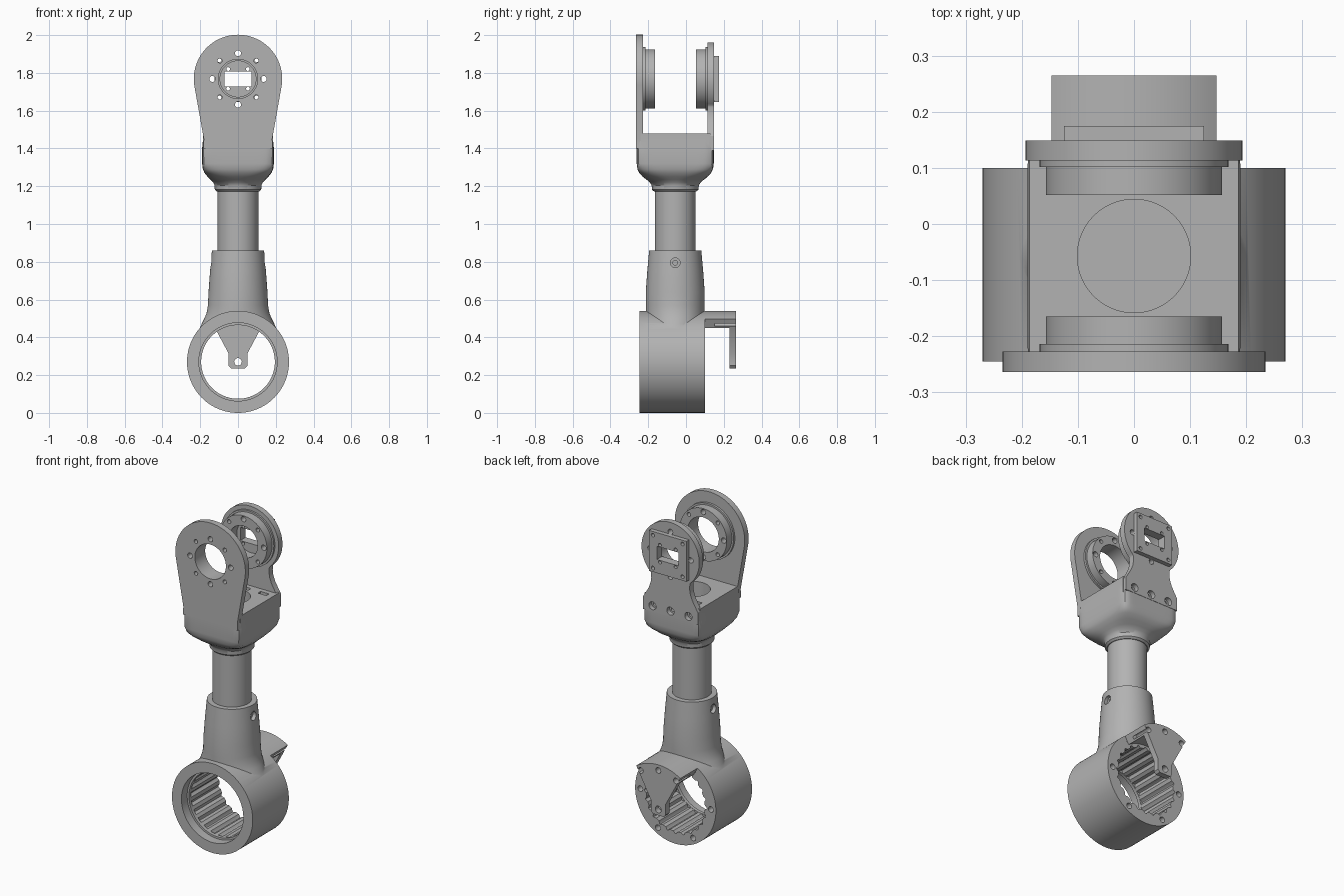
import bpy, bmesh
from math import sin, cos, pi, radians

if "Cube" in bpy.data.objects:
    bpy.data.objects.remove(bpy.data.objects["Cube"])

grey = bpy.data.materials.new("plain grey")
grey.use_nodes = True
COLOR = (0.45, 0.45, 0.45, 1)
grey.diffuse_color = COLOR
grey.node_tree.nodes["Principled BSDF"].inputs["Base Color"].default_value = COLOR

AXIS_Y = -0.057   # arm axis
HUB = 1.768       # upper joint height
RING = 0.27       # lower joint height


def make(name, rings):
    """Skin a stack of equal point rings and cap both ends."""
    bm = bmesh.new()
    rows = [[bm.verts.new(p) for p in ring] for ring in rings]
    n = len(rows[0])
    for a, b in zip(rows, rows[1:]):
        for i in range(n):
            j = (i + 1) % n
            bm.faces.new((a[i], a[j], b[j], b[i]))
    bm.faces.new(rows[0])
    bm.faces.new(rows[-1])
    bmesh.ops.recalc_face_normals(bm, faces=bm.faces)
    mesh = bpy.data.meshes.new(name)
    bm.to_mesh(mesh)
    bm.free()
    obj = bpy.data.objects.new(name, mesh)
    obj.data.materials.append(grey)
    bpy.context.collection.objects.link(obj)
    return obj


def prism(name, pts, y0, y1):
    return make(name, [[(x, y, z) for x, z in pts] for y in (y0, y1)])


def arc(r, a0, a1, n, z=0):
    return [(r * cos(radians(a0 + (a1 - a0) * i / n)),
             z + r * sin(radians(a0 + (a1 - a0) * i / n))) for i in range(n + 1)]


def disc(name, r, y0, y1, x=0, z=0, n=64):
    return prism(name, [(x + r * cos(2 * pi * i / n), z + r * sin(2 * pi * i / n))
                        for i in range(n)], y0, y1)


def box(name, x0, x1, y0, y1, z0, z1):
    return prism(name, [(x0, z0), (x1, z0), (x1, z1), (x0, z1)], y0, y1)


def loft(name, sections, n=96):
    """Superellipse sections (z, rx, ry, exponent) on the arm axis."""
    def ring(z, rx, ry, e):
        pts = []
        for i in range(n):
            c, s = cos(2 * pi * i / n), sin(2 * pi * i / n)
            k = (abs(c) ** e + abs(s) ** e) ** (-1 / e)
            pts.append((rx * c * k, AXIS_Y + ry * s * k, z))
        return pts
    return make(name, [ring(*s) for s in sections])


def combine(obj, other, op="DIFFERENCE"):
    mod = obj.modifiers.new("cut", "BOOLEAN")
    mod.operation, mod.solver, mod.object = op, "EXACT", other
    bpy.context.view_layer.objects.active = obj
    bpy.ops.object.modifier_apply(modifier=mod.name)
    bpy.data.objects.remove(other)


def drill(obj, r, y0, y1, x, z, n=20):
    combine(obj, disc("drill", r, y0, y1, x, z, n))


def around(r, count, z, start=0):
    return [(r * cos(radians(start) + 2 * pi * i / count),
             z + r * sin(radians(start) + 2 * pi * i / count)) for i in range(count)]


# Lower bearing ring with flared socket
ring = disc("bearing_ring_and_socket", 0.27, -0.245, 0.10, 0, RING, 128)
socket = loft("socket", [(0.42, .215, .15, 2), (0.47, .193, .153, 2), (0.50, .178, .155, 2),
                         (0.53, .166, .156, 2), (0.57, .159, .156, 2), (0.64, .156, .156, 2),
                         (0.75, .148, .148, 2), (0.86, .138, .138, 2)])
combine(ring, socket, "UNION")
combine(ring, disc("front_counterbore", 0.207, -0.3, -0.19, 0, RING, 96))
combine(ring, disc("lip_bore", 0.195, -0.2, -0.16, 0, RING, 96))
LOBES = 24
wavy = []
for i in range(LOBES * 10):
    a = 2 * pi * i / (LOBES * 10)
    r = 0.196 + 0.013 * max(0, cos(LOBES * a))
    wavy.append((r * cos(a), RING + r * sin(a)))
combine(ring, prism("grooved_bore", wavy, -0.17, 0.2))
for x, z in around(0.236, 6, RING):
    drill(ring, 0.017, 0.04, 0.2, x, z)

# Cross screws in both sides of the socket
for side in (-1, 1):
    for r, x0, x1 in ((0.026, 0.122, 0.2), (0.013, 0.11, 0.2)):
        pts = around(r, 24, 0.795)
        combine(ring, make("screw_drill", [[(side * x, AXIS_Y + p, z) for p, z in pts]
                                           for x in (x0, x1)]))

# Sensor bracket on the back of the ring
lug = [(-0.05, 0.315), (-0.05, 0.25), (-0.037, 0.235),
       (0.037, 0.235), (0.05, 0.25), (0.05, 0.315)]
bracket = prism("sensor_bracket", lug + arc(0.27, 57, 123, 24, RING), 0.23, 0.265)
rim = prism("bracket_rim", arc(0.27, 57, 123, 24, RING) + arc(0.218, 124, 56, 24, RING),
            0.0995, 0.25)
combine(bracket, rim, "UNION")
drill(bracket, 0.02, 0.2, 0.3, 0, RING)
for x, z in around(0.236, 3, RING, 90)[:1] + around(0.236, 6, RING)[1:3]:
    drill(bracket, 0.017, 0.15, 0.3, x, z)

# Straight tube between the sockets
loft("arm_tube", [(0.80, .108, .108, 2), (1.20, .108, .108, 2)])

# Yoke body: round collar flaring into a square block
yoke = loft("yoke_body", [(1.172, .112, .112, 2), (1.182, .123, .123, 2), (1.205, .124, .125, 2),
                          (1.22, .131, .134, 2.2), (1.235, .145, .152, 2.7),
                          (1.25, .161, .172, 3.6), (1.27, .177, .19, 5.5),
                          (1.29, .186, .2, 9), (1.32, .19, .204, 14),
                          (1.40, .19, .204, 16), (1.44, .186, .204, 16)])
deck = box("yoke_deck", -0.186, 0.186, -0.24, 0.13, 1.38, 1.48)
combine(yoke, deck, "UNION")
combine(yoke, loft("tube_recess", [(1.205, .101, .101, 2), (1.6, .101, .101, 2)]))

# Front cheek plate with its stepped hub
half = [(0.183, 1.40), (0.181, 1.45)]
outline = half + arc(0.234, -8, 188, 72, HUB) + [(-x, z) for x, z in reversed(half)]
front = prism("front_cheek", outline, -0.264, -0.227)
combine(front, disc("hub_step", 0.168, -0.24, -0.214, 0, HUB), "UNION")
combine(front, disc("hub", 0.157, -0.24, -0.165, 0, HUB), "UNION")
drill(front, 0.104, -0.3, -0.1, 0, HUB, 64)

# Back cheek plate with waist and stepped hub
half = [(0.184, 1.39), (0.184, 1.465), (0.165, 1.495), (0.145, 1.53),
        (0.132, 1.565), (0.128, 1.595), (0.13, 1.62)]
outline = half + arc(0.193, -47, 227, 72, HUB) + [(-x, z) for x, z in reversed(half)]
back = prism("back_cheek", outline, 0.113, 0.149)
combine(back, disc("hub_step", 0.168, 0.102, 0.13, 0, HUB), "UNION")
combine(back, disc("hub", 0.157, 0.052, 0.13, 0, HUB), "UNION")
drill(back, 0.095, 0, 0.125, 0, HUB, 64)

# Square motor plate
motor = box("motor_plate", -0.125, 0.125, 0.148, 0.175, HUB - 0.122, HUB + 0.122)

# Bolt circles, motor window and its small screws
for i, (x, z) in enumerate(around(0.136, 8, HUB)):
    r = 0.012 if i % 2 else 0.016
    drill(front, r, -0.3, -0.1, x, z)
    drill(back, r, 0, 0.2, x, z)
for part in (back, motor):
    combine(part, box("window", -0.072, 0.072, 0, 0.3, HUB - 0.04, HUB + 0.04))
    for x, z in around(0.074, 4, HUB, 45):
        drill(part, 0.01, 0, 0.3, x, z)
for x, z in around(0.14, 4, HUB, 45):
    drill(motor, 0.011, 0.1, 0.3, x, z)

# Cheek bolts with nut slots in the deck
for x in (-0.12, 0, 0.12):
    drill(back, 0.024, 0.1, 0.2, x, 1.425)
    drill(yoke, 0.024, 0.122, 0.2, x, 1.425)
    drill(yoke, 0.013, 0.05, 0.2, x, 1.425)
    combine(yoke, box("nut_slot", x - 0.028, x + 0.028, 0.058, 0.084, 1.39, 1.6))

# Smooth shading with crisp edges
bpy.ops.object.select_all(action="DESELECT")
for obj in bpy.context.collection.objects:
    if obj.type == "MESH" and grey.name in obj.data.materials:
        obj.select_set(True)
        bpy.context.view_layer.objects.active = obj
bpy.ops.object.shade_smooth_by_angle(angle=radians(32))
